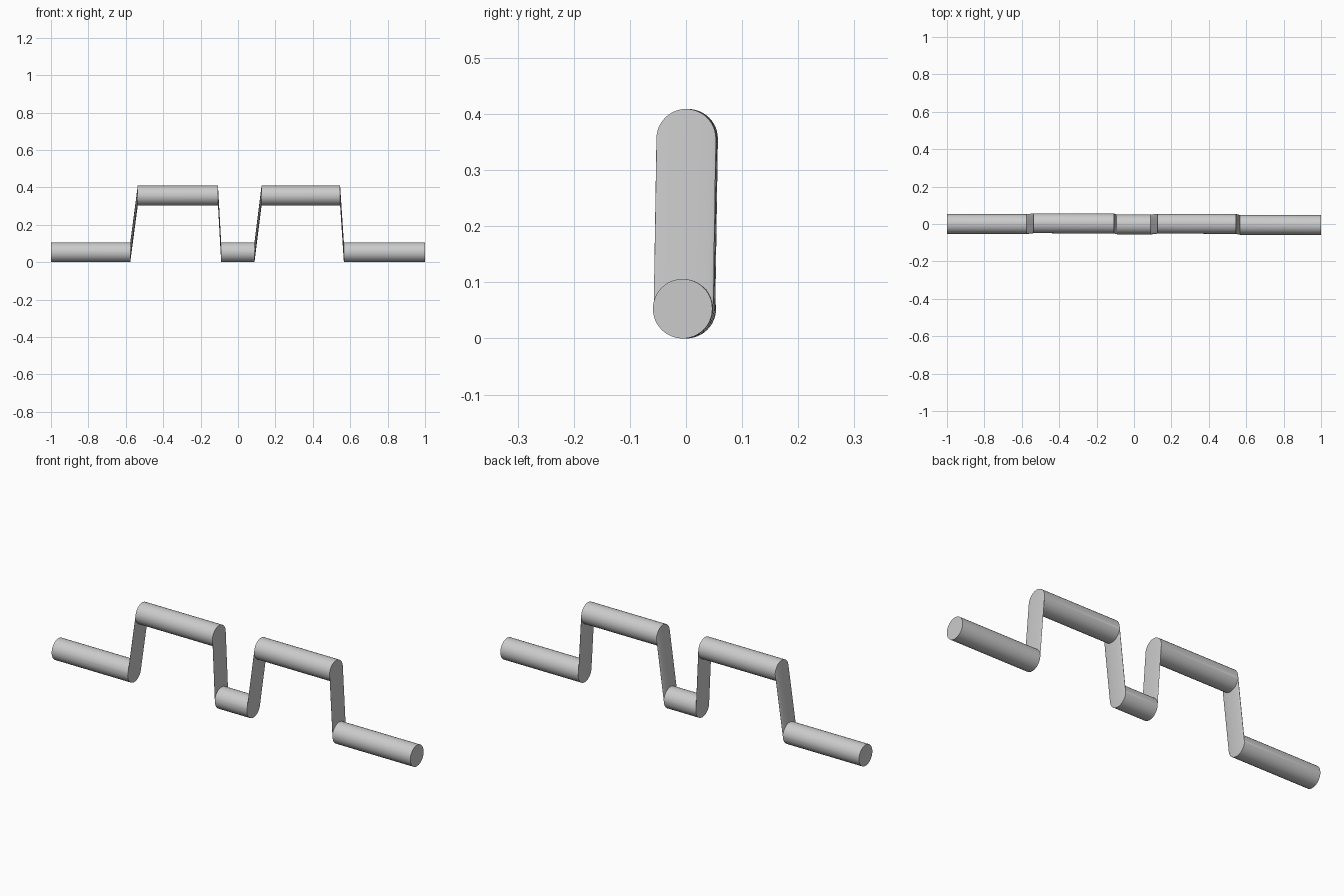
import bpy, bmesh
from math import sin, cos, tau, radians

if "Cube" in bpy.data.objects:
    bpy.data.objects.remove(bpy.data.objects["Cube"])

R, SIDES = 0.053, 48
LOW, HIGH = 0.053, 0.356
# Centre line of the crank: (x, z) stations
path = [(-1, LOW), (-0.576, LOW), (-0.536, HIGH), (-0.107, HIGH), (-0.09, LOW),
        (0.088, LOW), (0.126, HIGH), (0.546, HIGH), (0.566, LOW), (1, LOW)]

bm = bmesh.new()
rings = []
for x, z in path:
    # slight lean of the whole shaft in y
    y = -0.0027 - 0.0033 * x + (0.0048 if z > 0.2 else 0)
    rings.append([bm.verts.new((x, y + R * cos(tau * i / SIDES), z + R * sin(tau * i / SIDES)))
                  for i in range(SIDES)])

# Skin between upright circular sections, so the webs become thin sheared plates
for a, b in zip(rings, rings[1:]):
    for i in range(SIDES):
        j = (i + 1) % SIDES
        bm.faces.new((a[i], a[j], b[j], b[i]))
# End caps
bm.faces.new(rings[0])
bm.faces.new(rings[-1])
bmesh.ops.recalc_face_normals(bm, faces=bm.faces)

mesh = bpy.data.meshes.new("crank_shaft")
bm.to_mesh(mesh)
bm.free()
shaft = bpy.data.objects.new("crank_shaft", mesh)
bpy.context.collection.objects.link(shaft)
bpy.context.view_layer.objects.active = shaft
shaft.select_set(True)
bpy.ops.object.shade_smooth_by_angle(angle=radians(30))
